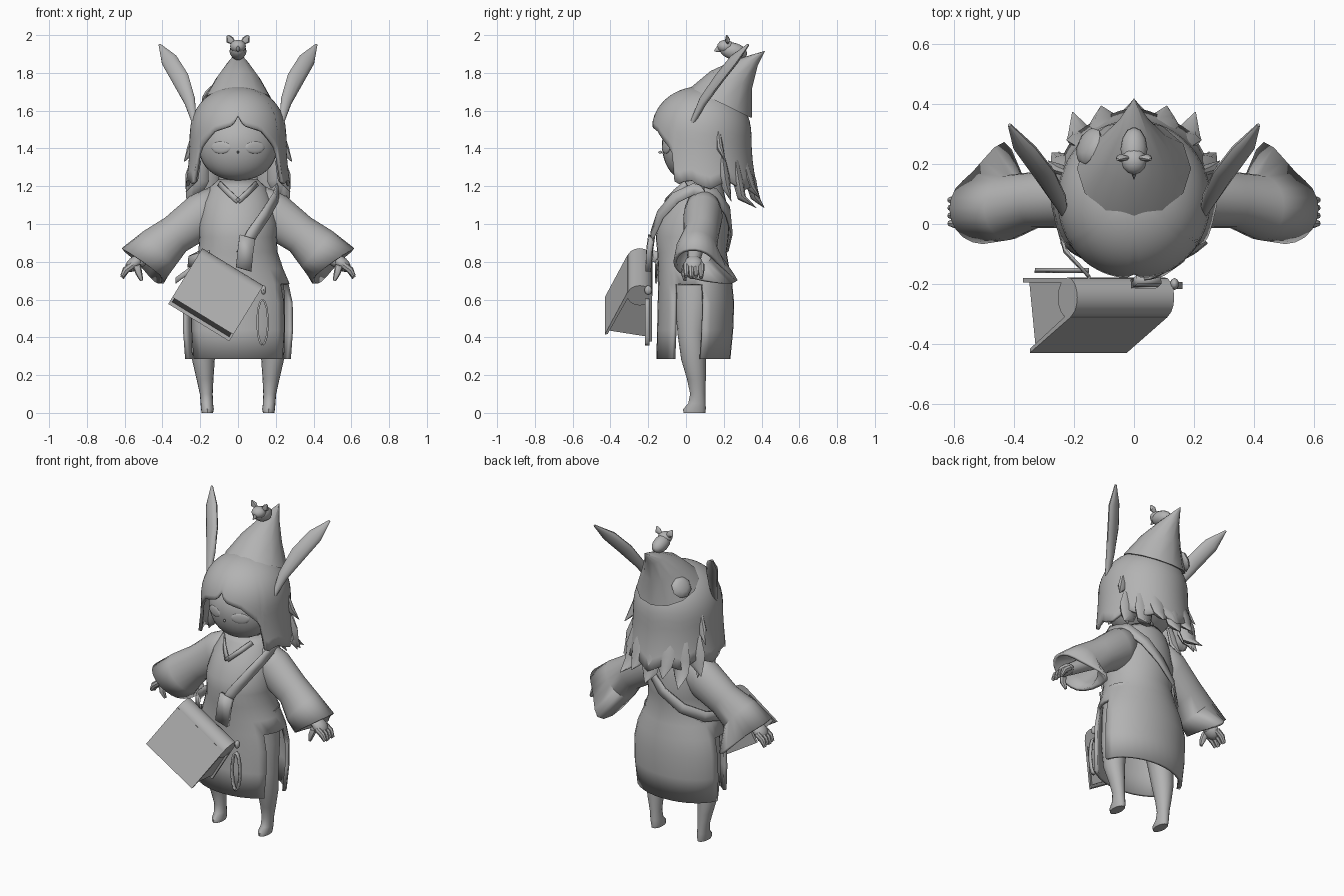
import bpy, bmesh, math
from mathutils import Vector as V, Matrix

if "Cube" in bpy.data.objects:
    bpy.data.objects.remove(bpy.data.objects["Cube"])

grey = bpy.data.materials.new("plain grey")
grey.diffuse_color = (0.45, 0.45, 0.45, 1)
grey.use_nodes = True
grey.node_tree.nodes["Principled BSDF"].inputs["Base Color"].default_value = grey.diffuse_color


def finish(name, bm, thick=0):
    bmesh.ops.recalc_face_normals(bm, faces=bm.faces)
    me = bpy.data.meshes.new(name)
    bm.to_mesh(me)
    bm.free()
    me.materials.append(grey)
    ob = bpy.data.objects.new(name, me)
    bpy.context.collection.objects.link(ob)
    if thick:
        m = ob.modifiers.new("thickness", 'SOLIDIFY')
        m.thickness, m.offset = thick, 0
    return ob


def loft(name, rings, n=16, caps=True, thick=0, drop=None, s=1, tail=None):
    """Skin elliptical rings (centre, half axis a, half axis b); s mirrors x,
    tail pulls the lower back of the last ring outward."""
    bm = bmesh.new()
    rows = []
    for j, (c, a, b) in enumerate(rings):
        row = []
        for i in range(n):
            t = 2 * math.pi * i / n
            p = V(c) + V(a) * math.cos(t) + V(b) * math.sin(t)
            if tail and j == len(rings) - 1:
                p += V(tail) * max(0, math.sin(t - math.pi / 4)) ** 3
            row.append(bm.verts.new((p.x * s, p.y, p.z)))
        rows.append(row)
    for j in range(len(rows) - 1):
        for i in range(n):
            k = (i + 1) % n
            if not (drop and drop(i, j)):
                bm.faces.new((rows[j][i], rows[j][k], rows[j + 1][k], rows[j + 1][i]))
    if caps:
        bm.faces.new(rows[0])
        bm.faces.new(rows[-1])
    return finish(name, bm, thick)


def spike(name, path, widths, s=1, n=8, flat=0.6):
    """Tapered tuft or finger along a path."""
    d = (V(path[-1]) - V(path[0])).normalized()
    side = d.cross(V((0, 1, 0))) if abs(d.y) < 0.8 else d.cross(V((1, 0, 0)))
    side.normalize()
    up = d.cross(side)
    return loft(name, [(p, side * w, up * w * flat) for p, w in zip(path, widths)], n, s=s)


def ball(name, loc, size, rot=None, seg=20, shape=None):
    bm = bmesh.new()
    bmesh.ops.create_uvsphere(bm, u_segments=seg, v_segments=max(6, seg * 2 // 3), radius=1)
    for v in bm.verts:
        if shape:
            shape(v.co)
        v.co = V([v.co[i] * size[i] for i in range(3)])
        if rot:
            v.co = rot @ v.co
        v.co += V(loc)
    return finish(name, bm)


def ribbon(name, pts, width, axis=None, thick=0.012):
    """Flat band; faces away from the body axis unless axis is its width direction."""
    bm = bmesh.new()
    pairs = []
    for i, p in enumerate(pts):
        p = V(p)
        tan = V(pts[min(i + 1, len(pts) - 1)]) - V(pts[max(i - 1, 0)])
        w = V(axis) if axis else tan.cross(V((p.x, p.y - 0.05, 0.02)))
        w = w.normalized() * width / 2
        pairs.append((bm.verts.new(p - w), bm.verts.new(p + w)))
    for (a, b), (c, d) in zip(pairs, pairs[1:]):
        bm.faces.new((a, b, d, c))
    return finish(name, bm, thick)


# Head with full cheeks and a forward chin
def face_shape(co):
    if co.z < 0:
        co.x *= 1 + 0.1 * co.z * co.z
        co.y = co.y * (1 - 0.12 * co.z * co.z) - 0.25 * co.z * co.z


ball("head", (0, 0.06, 1.42), (0.21, 0.188, 0.19), seg=32, shape=face_shape)
ball("nose", (0, -0.137, 1.38), (0.006, 0.01, 0.008), seg=10)
for s in (-1, 1):
    ball("eye", (s * 0.09, -0.106, 1.405), (0.055, 0.008, 0.032),
         Matrix.Rotation(s * 0.38, 3, 'Z'), 16)

# Hair shell: fringe, side locks and ragged back, by hem height around the head
HEM = [(0, 1.57), (0.12, 1.52), (0.52, 1.49), (0.95, 1.39), (1.05, 1.22), (1.5, 1.18),
       (2.1, 1.19), (math.pi, 1.15)]


def hem(t):
    for (a, za), (b, zb) in zip(HEM, HEM[1:]):
        if t <= b + 1e-6:
            return za + (zb - za) * (t - a) / (b - a)


N, M = 72, 14
bm = bmesh.new()
top = bm.verts.new((0, 0.08, 1.72))
rows = [[top] * N]
for j in range(1, M + 1):
    row = []
    for i in range(N):
        t = 2 * math.pi * i / N
        q = min(t, 2 * math.pi - t)
        low = hem(q) + (0.04 * abs((i % 8) / 4 - 1) if q > 1.15 else 0)
        z = 1.72 - (1.72 - low) * (j / M) ** 1.7
        f = max(0, 1 - (max(0, z - 1.45) / 0.27) ** 2.45) ** 0.5
        f += (0.1 + 0.06 * (1 - math.cos(t)) / 2) * (max(0, 1.45 - z) / 0.3) ** 2
        row.append(bm.verts.new((0.247 * f * math.sin(t), 0.08 - 0.258 * f * math.cos(t), z)))
    rows.append(row)
for j in range(M):
    for i in range(N):
        k = (i + 1) % N
        quad = [rows[j][i], rows[j][k], rows[j + 1][k], rows[j + 1][i]]
        bm.faces.new(quad[1:] if j == 0 else quad)
finish("hair", bm, 0.018)

# Thick hair locks around the back and sides
for k in range(7):
    t = (k - 3) * 0.36
    x, y = math.sin(t), math.cos(t)
    L = 0.05 if k % 2 == 0 else 0
    far = 0.39 if k in (1, 5) else 0.335
    spike("hair_lock", [(0.225 * x, 0.08 + 0.235 * y, 1.36), (0.245 * x, 0.08 + 0.265 * y, 1.22 + L * .5),
                        (0.26 * x, 0.08 + 0.285 * y, 1.14 + L), (0.31 * x, 0.08 + far * y, 1.085 + L)],
          [0.04, 0.065, 0.05, 0.002], flat=.45)
for s in (-1, 1):
    for x, y, z in ((0.285, 0.17, 1.33), (0.275, 0.06, 1.17), (0.25, 0.2, 1.12)):
        spike("side_lock", [(0.215, y, z + 0.17), (0.24, y + 0.01, z + 0.07), (x, y + 0.04, z)],
              [0.02, 0.03, 0.002], s)

# Long ears, broad side facing outward and forward
wide = V((.6, .47, -.63)) * .9 + V((.7, -.7, .17)) * .43
flat = V((.7, -.7, .17)) * .9 - V((.6, .47, -.63)) * .43
for s in (-1, 1):
    path = [(.23, .03, 1.53), (.255, .09, 1.65), (.305, .175, 1.77), (.365, .255, 1.87), (.415, .33, 1.95)]
    loft("ear", [(p, wide * w, flat * min(w, .022))
                 for p, w in zip(path, (.012, .032, .048, .045, .006))], 12, s=s)

# Pointed hat with disc ornament
loft("hat", [((0, .185, 1.64), (.19, 0, 0), (0, .163, -.08)),
             ((0, .24, 1.765), (.12, 0, 0), (0, .11, -.045)),
             ((0, .32, 1.855), (.055, 0, 0), (0, .06, -.015)),
             ((0, .415, 1.915), (.003, 0, 0), (0, .003, 0))], 12)
ball("hat_ornament", (-.15, .26, 1.68), (.065, .065, .025),
     V((0, 0, 1)).rotation_difference(V((-.8, .35, .5))).to_matrix(), 8)

# Small creature perched on the hat
ball("perched_body", (0, .25, 1.915), (.045, .075, .045), Matrix.Rotation(-.25, 3, 'X'), 12)
ball("perched_head", (0, .21, 1.94), (.042, .045, .035), seg=12)
spike("perched_beak", [(0, .19, 1.935), (0, .15, 1.915)], [.028, .003])
for s in (-1, 1):
    spike("perched_ear", [(.02, .22, 1.955), (.043, .22, 1.975), (.055, .215, 1.998)],
          [.01, .022, .006], s)

# Neck and dress with open side slits
loft("neck", [((0, .1, 1.15), (.07, 0, 0), (0, .06, 0)), ((0, .09, 1.28), (.055, 0, 0), (0, .055, 0))])
DRESS = [(1.23, .095, .01, .165), (1.19, .14, -.02, .185), (1.11, .175, -.085, .205), (1.0, .2, -.14, .22),
         (.93, .195, -.15, .215), (.85, .2, -.142, .205), (.76, .23, -.137, .22), (.68, .264, -.137, .235),
         (.58, .286, -.14, .245), (.44, .288, -.143, .24), (.285, .276, -.147, .225)]
loft("dress", [((0, (f + b) / 2, z), (w, 0, 0), (0, (b - f) / 2, 0)) for z, w, f, b in DRESS], 32,
     caps=False, thick=.02, drop=lambda i, j: j >= 7 and i in (0, 31, 30, 29, 15, 16, 17, 18))
for s in (-1, 1):
    ribbon("collar", [(s * .1, .0, 1.215), (s * .055, -.058, 1.17), (0, -.11, 1.12)], .03, thick=.008)

# Legs with small feet
for s in (-1, 1):
    loft("leg", [((x, y, z), (a, 0, 0), (0, b, 0)) for x, y, z, a, b in (
        (.13, .05, .8, .1, .12), (.15, .04, .6, .1, .1), (.175, .03, .42, .075, .075),
        (.183, .04, .28, .06, .065), (.175, .055, .18, .045, .05), (.168, .062, .1, .034, .04),
        (.165, .058, .05, .033, .046), (.162, .045, .02, .034, .06), (.162, .044, 0, .03, .058))], s=s)

# Wide sleeves with hanging back tails, hands and fingers
for s in (-1, 1):
    loft("sleeve", [((.09, .09, 1.11), (.03, 0, .09), (0, .075, 0)),
                    ((.2, .09, 1.04), (.05, 0, .1), (0, .095, 0)),
                    ((.33, .08, .945), (.05, 0, .082), (0, .085, 0)),
                    ((.42, .055, .865), (.075, 0, .09), (0, .1, 0)),
                    ((.505, .05, .79), (.105, 0, .075), (0, .108, -.01))],
         20, caps=False, thick=.018, s=s, tail=(-.005, .135, -.04))
    spike("forearm", [(.33, .06, .93), (.53, .04, .8)], [.05, .035], s, 12, 1)
    ball("hand", (s * .55, .04, .79), (.055, .05, .035), Matrix.Rotation(s * .7, 3, 'Y'), 12)
    for k in range(4):
        y = .08 - k * .026
        spike("finger", [(.555, y, .785), (.595, y, .755), (.614, y, .715 + .008 * (k % 2))],
              [.02, .019, .011], s, 8, .9)
    spike("thumb", [(.535, .0, .78), (.525, -.012, .74), (.51, -.005, .7)], [.022, .018, .009], s, 8, .9)

# Tilted satchel: s runs along the top edge, t runs down the front
U, D, P0 = V((.85, 0, -.52)), V((-.52, 0, -.85)), V((-.19, 0, .87))


def bag_part(name, profile, s0, s1):
    bm = bmesh.new()
    ends = [[bm.verts.new(P0 + U * s + D * t + V((0, y, 0))) for t, y in profile] for s in (s0, s1)]
    n = len(profile)
    for i in range(n):
        k = (i + 1) % n
        bm.faces.new((ends[0][i], ends[0][k], ends[1][k], ends[1][i]))
    for e in ends:
        bm.faces.new(e)
    return finish(name, bm)


bag_part("bag_body", [(.04, -.19), (.325, -.195), (.285, -.41), (.04, -.29)], .012, .368)
bag_part("bag_flap", [(.04, -.31), (.303, -.43), (.3, -.415), (.05, -.295)], 0, .38)
bag_part("bag_back", [(.04, -.18), (.345, -.18), (.345, -.195), (.04, -.195)], 0, .38)
bag_part("bag_spine", [(.06 - .062 * math.cos(a), -.245 + .067 * math.sin(a))
                       for a in [math.pi * i / 8 for i in range(16)]], 0, .38)

# Shoulder strap across chest and back, with its end piece and hanging loop
ribbon("strap", [(.02, -.185, .84), (.075, -.175, .95), (.145, -.135, 1.05), (.2, -.055, 1.14),
                 (.21, .04, 1.185), (.185, .15, 1.16), (.1, .22, 1.07), (0, .24, .97), (-.12, .21, .88),
                 (-.22, .12, .82), (-.26, .02, .8), (-.23, -.09, .81), (-.15, -.175, .83)], .06, thick=.01)
ribbon("strap_end", [(.05, -.185, .93), (.04, -.195, .86), (.03, -.2, .76)], .085, (1, 0, -.3), .03)
ribbon("side_tie", [(-.15, -.155, .8), (-.25, -.155, .76), (-.33, -.155, .7)], .03, (0, .3, 1), .01)
loop = [(.13 + .028 * math.sin(a), -.205, .48 - .12 * math.cos(a))
        for a in [2 * math.pi * i / 14 for i in range(15)]]
ribbon("hanging_loop", loop, .022, (0, 1, 0), .01)
ball("loop_knot", (.135, -.2, .65), (.015, .02, .025), seg=10)

# Smooth shading with sharp edges kept
bpy.ops.object.select_all(action='SELECT')
bpy.context.view_layer.objects.active = bpy.context.selected_objects[0]
bpy.ops.object.shade_smooth_by_angle(angle=math.radians(40))
